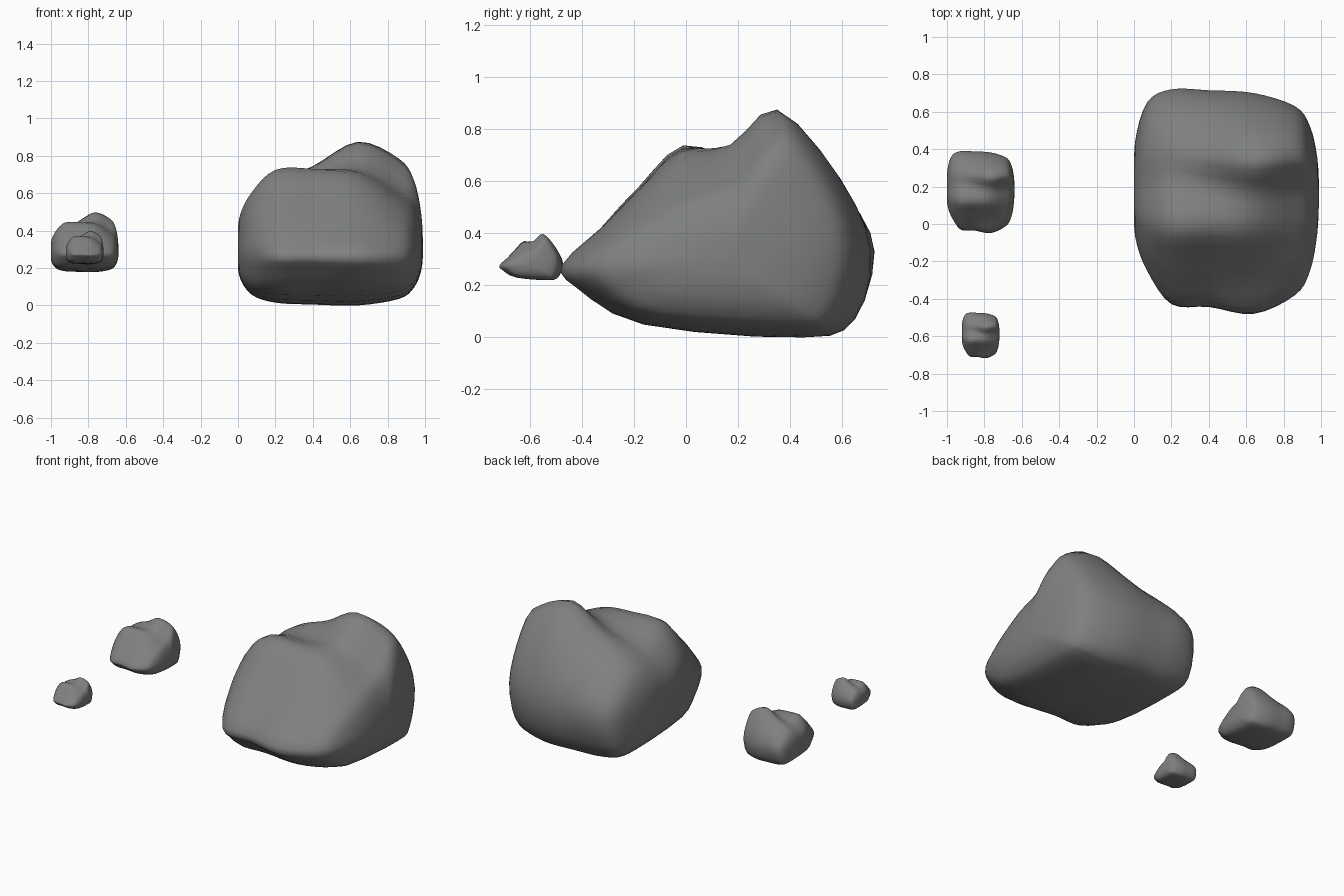
import bpy, bmesh
from mathutils import Vector

if "Cube" in bpy.data.objects:
    bpy.data.objects.remove(bpy.data.objects["Cube"])

# Side profiles (y, z): nose, underside, back, peak, saddle, front ridge, front slope
LEFT = [(-.25, .29), (-.2, .19), (-.05, .09), (.42, .06), (.6, .1), (.65, .33),
        (.57, .47), (.4, .57), (.22, .57), (.02, .6), (-.11, .51), (-.19, .41)]
SHOULDER = [(-.425, .28), (-.38, .2), (-.16, .06), (.45, .015), (.64, .08), (.72, .33),
            (.62, .52), (.41, .66), (.22, .66), (-.01, .725), (-.18, .57), (-.3, .44)]
MIDDLE = [(-.44, .28), (-.39, .2), (-.16, .055), (.45, .005), (.65, .075), (.715, .33),
          (.61, .56), (.38, .745), (.2, .69), (-.01, .73), (-.17, .58), (-.31, .43)]
PEAK = [(-.475, .28), (-.42, .19), (-.16, .05), (.45, 0), (.64, .07), (.7, .33),
        (.585, .62), (.35, .875), (.17, .74), (-.02, .695), (-.17, .565), (-.31, .43)]
RIGHT = [(-.38, .28), (-.33, .19), (-.12, .075), (.43, .035), (.57, .09), (.63, .35),
         (.54, .6), (.37, .785), (.19, .63), (0, .56), (-.14, .48), (-.27, .39)]
# Stations: x, profile, scale about the core
STATIONS = [(0, LEFT, .0), (.005, LEFT, .55), (.07, LEFT, 1), (.2, SHOULDER, 1),
            (.4, MIDDLE, 1), (.64, PEAK, 1), (.86, RIGHT, 1), (.94, RIGHT, .77),
            (.98, RIGHT, .4), (.99, RIGHT, .0)]
CORE = Vector((.17, .29))


def spline(pts, steps, closed):
    n, out = len(pts), []
    get = (lambda i: pts[i % n]) if closed else (lambda i: pts[max(0, min(n - 1, i))])
    for i in range(n if closed else n - 1):
        a, b, c, d = (get(i + k) for k in (-1, 0, 1, 2))
        for s in range(steps):
            t = s / steps
            out.append((b * 2 + (c - a) * t + (a * 2 - b * 5 + c * 4 - d) * t * t
                        + (b * 3 - a - c * 3 + d) * t ** 3) / 2)
    return out if closed else out + [pts[-1]]


# Boulder surface: smooth loft through the profiles
rings = []
for x, prof, s in STATIONS:
    ring = []
    for p in prof:
        q = CORE + (Vector(p) - CORE) * s
        ring.append(Vector((x, q.x, q.y)))
    rings.append(spline(ring, 3, True))
lines = [spline(list(col), 4, False) for col in zip(*rings)]

bm = bmesh.new()
grid = [[bm.verts.new((min(max(p.x, 0), .99), p.y, max(p.z, 0))) for p in line] for line in lines]
for i, line in enumerate(grid):
    nxt = grid[(i + 1) % len(grid)]
    for j in range(len(line) - 1):
        bm.faces.new((line[j], line[j + 1], nxt[j + 1], nxt[j]))
bmesh.ops.remove_doubles(bm, verts=bm.verts, dist=.0005)
bmesh.ops.recalc_face_normals(bm, faces=bm.faces)
for f in bm.faces:
    f.smooth = True
mesh = bpy.data.meshes.new("boulder")
bm.to_mesh(mesh)
bm.free()

# Dark stone
stone = bpy.data.materials.new("stone")
stone.diffuse_color = (.21, .215, .213, 1)
stone.use_nodes = True
stone.node_tree.nodes["Principled BSDF"].inputs["Base Color"].default_value = stone.diffuse_color
mesh.materials.append(stone)

# Same rock at three sizes
for name, loc, size in (("large_rock", (0, 0, 0), 1),
                        ("medium_rock", (-1, .127, .178), .365),
                        ("small_rock", (-.92, -.62, .22), .203)):
    ob = bpy.data.objects.new(name, mesh)
    ob.location = loc
    ob.scale = (size,) * 3
    bpy.context.collection.objects.link(ob)
